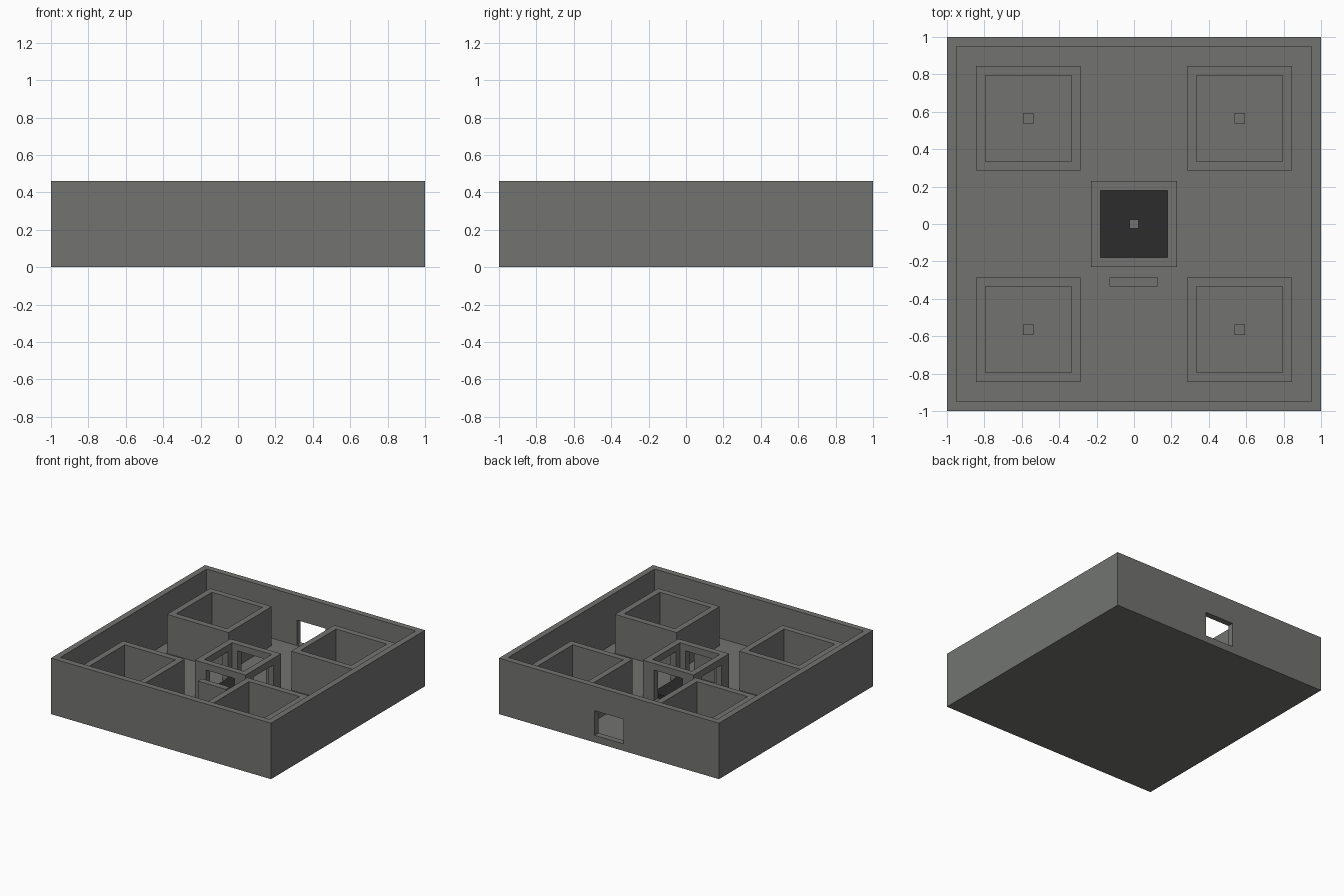
import bpy
import bmesh
from mathutils import Matrix, Vector

cube = bpy.data.objects.get("Cube")
if cube:
    bpy.data.objects.remove(cube)


def material(name, colour):
    m = bpy.data.materials.new(name)
    m.use_nodes = True
    m.diffuse_color = (*colour, 1)
    m.node_tree.nodes["Principled BSDF"].inputs["Base Color"].default_value = (*colour, 1)
    return m


stone = material("grey stone", (0.17, 0.175, 0.165))
dark = material("dark stone", (0.025, 0.025, 0.025))

FLOOR = 0.05
WALL = 0.05
DOOR = 0.13


def add_box(bm, lo, hi):
    lo, hi = Vector(lo), Vector(hi)
    mat = Matrix.Translation((lo + hi) / 2) @ Matrix.Diagonal((*(hi - lo), 1))
    bmesh.ops.create_cube(bm, size=1, matrix=mat)


def finish(name, bm, mat):
    mesh = bpy.data.meshes.new(name)
    bm.to_mesh(mesh)
    bm.free()
    mesh.materials.append(mat)
    ob = bpy.data.objects.new(name, mesh)
    bpy.context.collection.objects.link(ob)
    return ob


def box(name, lo, hi, mat=stone):
    bm = bmesh.new()
    add_box(bm, lo, hi)
    return finish(name, bm, mat)


def enclosure(name, cx, cy, half, z0, z1):
    """Square ring of walls, open at the top."""
    bm = bmesh.new()
    rings = []
    for r in (half, half - WALL):
        for z in (z0, z1):
            rings.append([bm.verts.new((cx + sx * r, cy + sy * r, z))
                          for sx, sy in ((-1, -1), (1, -1), (1, 1), (-1, 1))])
    out_low, out_top, in_low, in_top = rings
    for a, b in ((out_low, out_top), (out_top, in_top), (in_top, in_low), (in_low, out_low)):
        for i in range(4):
            j = (i + 1) % 4
            bm.faces.new((a[i], a[j], b[j], b[i]))
    bmesh.ops.recalc_face_normals(bm, faces=bm.faces)
    return finish(name, bm, stone)


def cut(target, lo, hi):
    cutter = box(target.name + "_opening_cutter", lo, hi)
    cutter.hide_render = True
    cutter.hide_set(True)
    mod = target.modifiers.new("opening", "BOOLEAN")
    mod.operation = "DIFFERENCE"
    mod.solver = "EXACT"
    mod.object = cutter
    bpy.context.view_layer.objects.active = target
    bpy.ops.object.modifier_apply(modifier=mod.name)
    bpy.data.objects.remove(cutter)


# Floor and outer walls with one doorway at the back
box("floor", (-1, -1, 0), (1, 1, FLOOR))
outer = enclosure("outer_wall", 0, 0, 1, FLOOR, 0.46)
cut(outer, (-DOOR, 0.9, FLOOR + 0.008), (DOOR, 1.1, 0.26))

# Four corner rooms, each with a small pedestal
for sx, side in ((-1, "right"), (1, "left")):
    for sy, end in ((-1, "front"), (1, "back")):
        cx, cy = sx * 0.565, sy * 0.565
        enclosure(f"{end}_{side}_room", cx, cy, 0.28, FLOOR, 0.37)
        box(f"{end}_{side}_pedestal", (cx - 0.028, cy - 0.028, FLOOR), (cx + 0.028, cy + 0.028, 0.11))

# Central chamber with an opening in each wall
chamber = enclosure("central_chamber", 0, 0, 0.23, FLOOR, 0.355)
cut(chamber, (-DOOR, -0.4, FLOOR - 0.02), (DOOR, 0.4, 0.30))
cut(chamber, (-0.4, -DOOR, FLOOR - 0.02), (0.4, DOOR, 0.30))
box("chamber_floor", (-0.18, -0.18, FLOOR), (0.18, 0.18, 0.085), dark)
box("central_pedestal", (-0.025, -0.025, FLOOR), (0.025, 0.025, 0.13))

# Free-standing slab in front of the chamber
box("door_slab", (-0.13, -0.335, FLOOR), (0.125, -0.285, 0.25))
